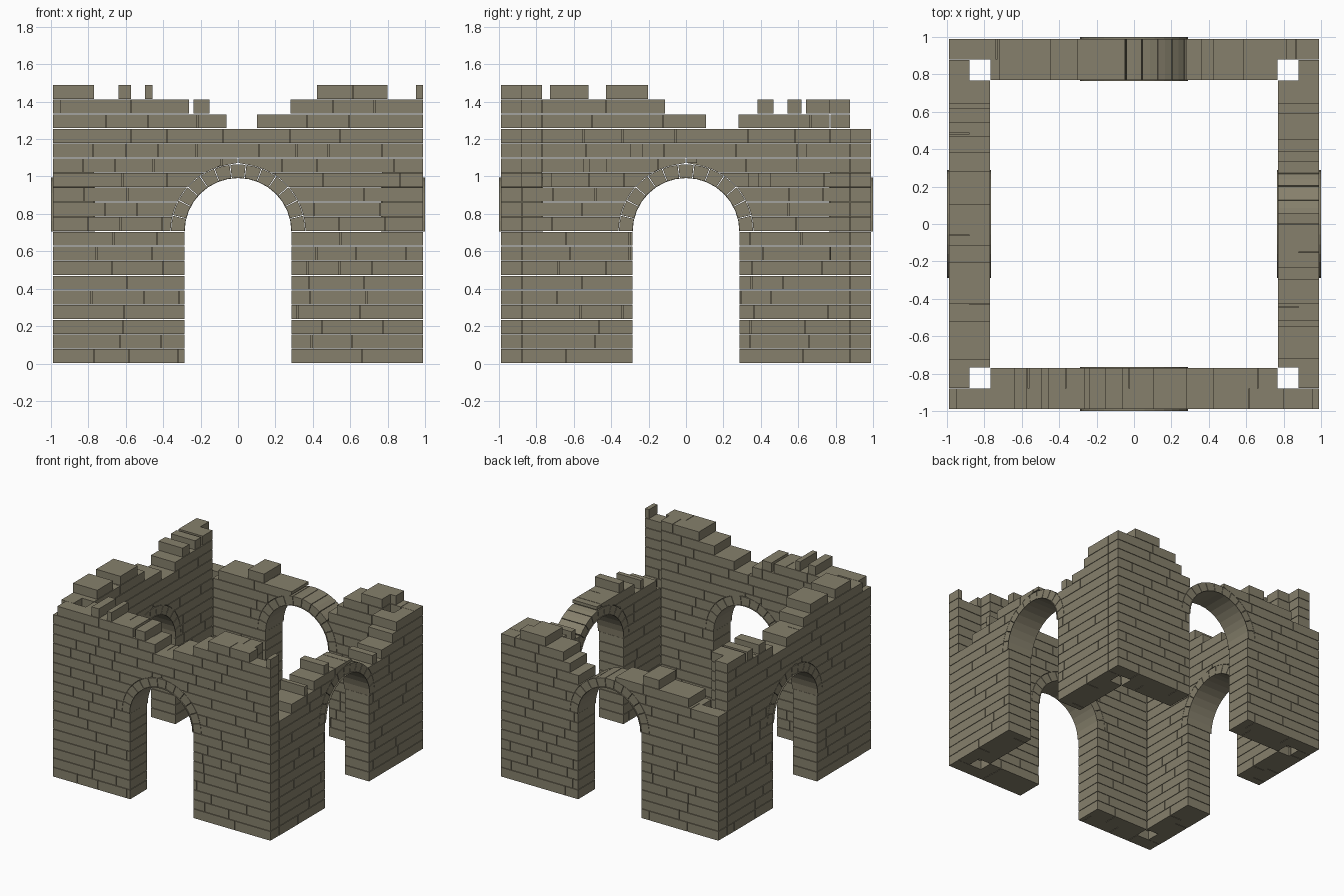
import bpy, bmesh, math, random

random.seed(4)
if "Cube" in bpy.data.objects:
    bpy.data.objects.remove(bpy.data.objects["Cube"])

stone = bpy.data.materials.new("olive_grey_stone")
stone.use_nodes = True
STONE = (0.24, 0.217, 0.15, 1)
stone.diffuse_color = STONE
stone.node_tree.nodes["Principled BSDF"].inputs["Base Color"].default_value = STONE

COURSE = 0.0785            # height of one row of bricks
GAP = 0.002                # half of a joint
FACE = 0.99                # outer wall face
LEAF = 0.11                # thickness of one of the two brick leaves
SPRING = COURSE * 9        # height where the arch starts
R_IN, R_OUT = 0.287, 0.36

# Wall frames: position along the wall and depth inward from the outer face
FRAMES = {
    "front": lambda u, d, z: (u, d - FACE, z),
    "back": lambda u, d, z: (u, FACE - d, z),
    "left": lambda u, d, z: (FACE - d, u, z),
    "right": lambda u, d, z: (d - FACE, u, z),
}

# Ruined tops: (end of step along the wall, number of courses)
TOPS = {
    "front": [(-.95, 17), (-.64, 18), (-.57, 19), (-.5, 18), (-.455, 19), (-.26, 18),
              (-.24, 17), (-.15, 18), (-.06, 17), (.1, 16), (.28, 17), (.42, 18),
              (.8, 19), (.95, 18), (1, 19)],
    "back": [(-.72, 13), (-.45, 14), (-.3, 15), (-.05, 14), (.28, 12), (.36, 13),
             (.42, 14), (.58, 15), (.82, 16), (1, 15)],
    "left": [(-.72, 12), (-.55, 13), (-.51, 14), (-.43, 13), (-.3, 14), (-.23, 15),
             (.06, 14), (.33, 12), (.39, 13), (.45, 12), (.59, 13), (.64, 14), (1, 15)],
    "right": [(-.73, 18), (-.52, 19), (-.43, 18), (-.2, 19), (-.11, 18), (.11, 17),
              (.28, 16), (.38, 17), (.47, 18), (.54, 17), (.62, 18), (.64, 17), (1, 18)],
}


def prism(bm, outline, d0, d1, frame):
    """Extrude an outline in the wall plane through the wall depth."""
    a = [bm.verts.new(frame(u, d0, z)) for u, z in outline]
    b = [bm.verts.new(frame(u, d1, z)) for u, z in outline]
    bm.faces.new(a)
    bm.faces.new(b[::-1])
    for i in range(len(a)):
        j = (i + 1) % len(a)
        bm.faces.new((a[j], a[i], b[i], b[j]))


def opening(z):
    """Half width of the gateway at a height."""
    if z < SPRING:
        return R_IN
    return math.sqrt(max(0, R_OUT ** 2 - (z - SPRING) ** 2))


def spans(steps, row, half):
    """Continuous stretches of a course that still stand."""
    result, start = [], -half
    for end, count in steps:
        end = min(end, half)
        if count > row and end > start:
            if result and abs(result[-1][1] - start) < GAP:
                result[-1][1] = end
            else:
                result.append([start, end])
        start = max(start, end)
    return result


def brick(bm, a, b, row, side, d0, d1, frame):
    z0, z1 = row * COURSE + GAP, (row + 1) * COURSE - GAP
    left, right = [], []
    for i in range(7):
        z = z0 + (z1 - z0) * i / 6
        lo, hi = a + GAP, b - GAP
        if side > 0:
            lo = max(lo, opening(z))
        elif side < 0:
            hi = min(hi, -opening(z))
        if hi - lo > GAP:
            left.append((lo, z))
            right.append((hi, z))
    if len(left) > 1:
        if side == 0 or z1 < SPRING:
            left, right = [left[0], left[-1]], [right[0], right[-1]]
        prism(bm, right + left[::-1], d0, d1, frame)


def lay_course(bm, a, b, row, side, d0, d1, frame):
    """Cut a stretch into bricks of uneven length."""
    while a < b:
        end = a + random.uniform(0.16, 0.42)
        if b - end < 0.08:
            end = b
        brick(bm, a, end, row, side, d0, d1, frame)
        a = end


def finish(bm, name):
    bmesh.ops.recalc_face_normals(bm, faces=bm.faces)
    mesh = bpy.data.meshes.new(name)
    bm.to_mesh(mesh)
    bm.free()
    mesh.materials.append(stone)
    obj = bpy.data.objects.new(name, mesh)
    bpy.context.collection.objects.link(obj)
    return obj


def arc(r, a0, a1, n):
    return [(r * math.cos(a0 + (a1 - a0) * i / n),
             SPRING + r * math.sin(a0 + (a1 - a0) * i / n)) for i in range(n + 1)]


for name, frame in FRAMES.items():
    # Brick wall, outer and inner leaf
    bm = bmesh.new()
    outer = FACE if name in ("front", "back") else FACE - LEAF
    for leaf, half in enumerate((outer, FACE - 2 * LEAF)):
        d0 = leaf * LEAF
        for row in range(19):
            for a, b in spans(TOPS[name], row, half):
                if row * COURSE > SPRING + R_OUT:
                    lay_course(bm, a, b, row, 0, d0, d0 + LEAF, frame)
                    continue
                if a < 0:
                    lay_course(bm, a, min(b, 0), row, -1, d0, d0 + LEAF, frame)
                if b > 0:
                    lay_course(bm, max(a, 0), b, row, 1, d0, d0 + LEAF, frame)
    finish(bm, name + "_wall")

    # Ring of wedge stones
    bm = bmesh.new()
    count = 13
    for i in range(count):
        a0 = math.pi * i / count + 0.006
        a1 = math.pi * (i + 1) / count - 0.006
        outline = arc(R_OUT - GAP, a0, a1, 2) + arc(R_IN, a0, a1, 2)[::-1]
        prism(bm, outline, 0, 2 * LEAF, frame)
    finish(bm, name + "_arch_stones")

    # Thin vault lining, standing slightly proud of both faces
    bm = bmesh.new()
    inner, rim = arc(R_IN - GAP, 0, math.pi, 16), arc(R_IN + GAP, 0, math.pi, 16)
    for i in range(16):
        prism(bm, [inner[i], inner[i + 1], rim[i + 1], rim[i]], -0.01, 2 * LEAF + 0.006, frame)
    bmesh.ops.remove_doubles(bm, verts=bm.verts, dist=0.0001)
    finish(bm, name + "_arch_lining")
